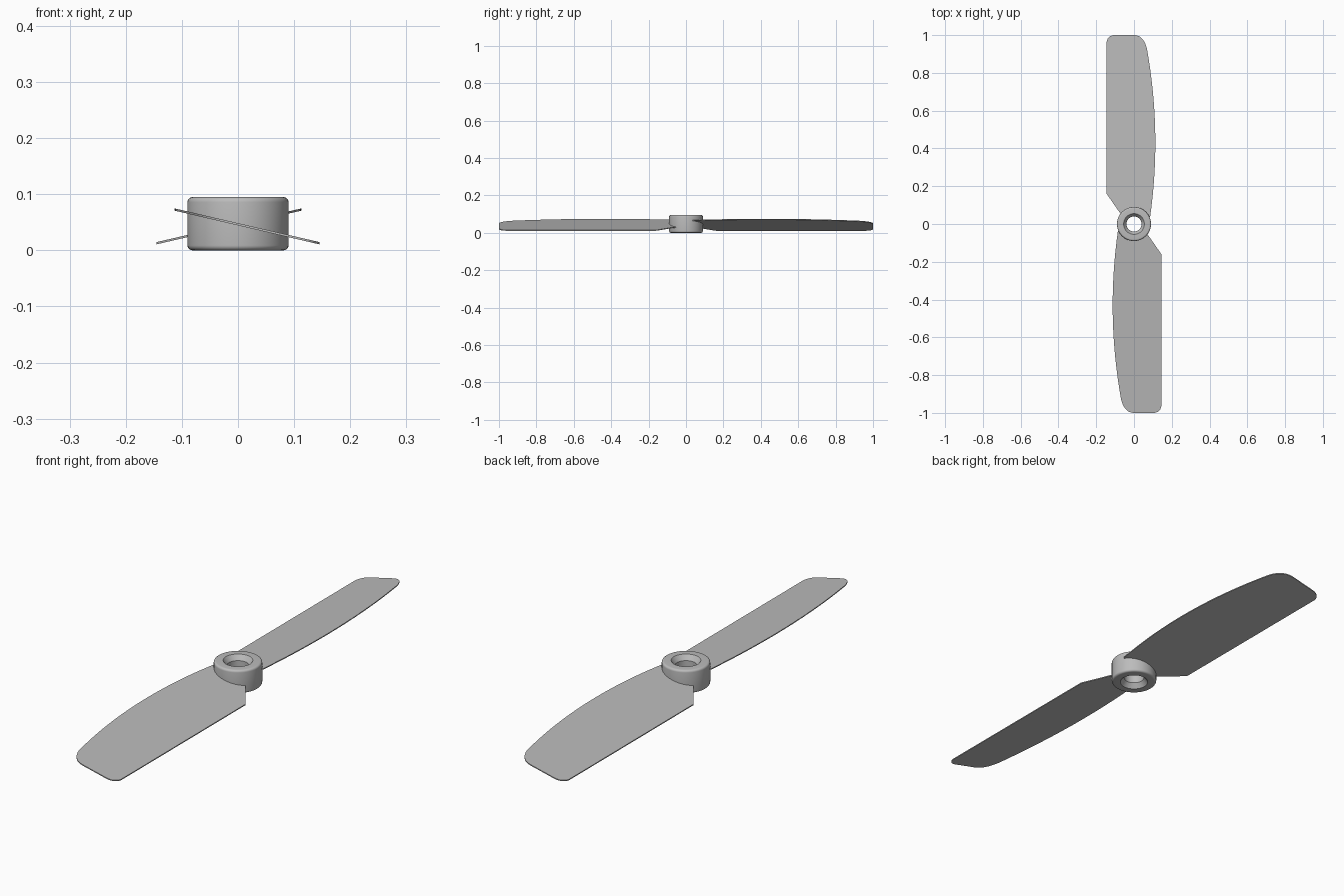
import bpy, bmesh
from math import sin, cos, pi, radians, tau
from mathutils import Vector, Matrix

cube = bpy.data.objects.get("Cube")
if cube:
    bpy.data.objects.remove(cube, do_unlink=True)

grey = bpy.data.materials.new("grey_plastic")
grey.use_nodes = True
grey.diffuse_color = (0.5, 0.5, 0.5, 1)
grey.node_tree.nodes["Principled BSDF"].inputs["Base Color"].default_value = grey.diffuse_color


def finish(name, bm):
    bmesh.ops.recalc_face_normals(bm, faces=bm.faces)
    mesh = bpy.data.meshes.new(name)
    bm.to_mesh(mesh)
    bm.free()
    mesh.materials.append(grey)
    obj = bpy.data.objects.new(name, mesh)
    bpy.context.collection.objects.link(obj)
    bpy.ops.object.select_all(action='DESELECT')
    obj.select_set(True)
    bpy.context.view_layer.objects.active = obj
    bpy.ops.object.shade_smooth_by_angle(angle=radians(30))
    return obj


def arc(cx, cy, r, start, end, steps):
    angles = [radians(start + (end - start) * i / steps) for i in range(steps + 1)]
    return [(cx + r * cos(a), cy + r * sin(a)) for a in angles]


# Hub: rounded outer rim and a bore flared at both ends
HEIGHT, RADIUS, ROUND = 0.095, 0.09, 0.009
profile = arc(RADIUS - ROUND, ROUND, ROUND, -90, 0, 5)
profile += arc(RADIUS - ROUND, HEIGHT - ROUND, ROUND, 0, 90, 5)
profile += [(0.055, HEIGHT), (0.04, HEIGHT - 0.02), (0.04, 0.02), (0.055, 0)]
bm = bmesh.new()
ring = [bm.verts.new((r, 0, z)) for r, z in profile]
edges = [bm.edges.new((a, b)) for a, b in zip(ring, ring[1:] + ring[:1])]
bmesh.ops.spin(bm, geom=ring + edges, cent=(0, 0, 0), axis=(0, 0, 1),
               angle=tau, steps=64, use_merge=True)
bmesh.ops.remove_doubles(bm, verts=bm.verts, dist=0.0001)
finish("hub", bm)

# Blade outline: root arc inside the hub, bowed edge, rounded tip, straight edge
outline = arc(0, 0, 0.065, -30, -170, 12)
for i in range(25):
    y = -0.04 - 0.89 * i / 24
    outline.append((-0.113 + 0.18 * (y + 0.43) ** 2, y))
p0, p1, p2 = Vector(outline[-1]), Vector((-0.05, -1)), Vector((0, -1))
for i in range(1, 9):
    t = i / 8
    outline.append(tuple(p0 * (1 - t) ** 2 + p1 * 2 * t * (1 - t) + p2 * t * t))
outline += arc(0.105, -0.96, 0.04, -90, 0, 6)
outline.append((0.145, -0.16))

# Two pitched blades, half a turn apart
PITCH, MID, THICK = -0.2326, 0.0465, 0.004
for name, turn in (("front_blade", 0), ("back_blade", pi)):
    bm = bmesh.new()
    face = bm.faces.new([bm.verts.new((x, y, MID + PITCH * x - THICK / 2)) for x, y in outline])
    extruded = bmesh.ops.extrude_face_region(bm, geom=[face], use_keep_orig=True)
    top = [v for v in extruded["geom"] if isinstance(v, bmesh.types.BMVert)]
    bmesh.ops.translate(bm, verts=top, vec=(0, 0, THICK))
    bmesh.ops.rotate(bm, verts=bm.verts, cent=(0, 0, 0), matrix=Matrix.Rotation(turn, 3, 'Z'))
    finish(name, bm)
